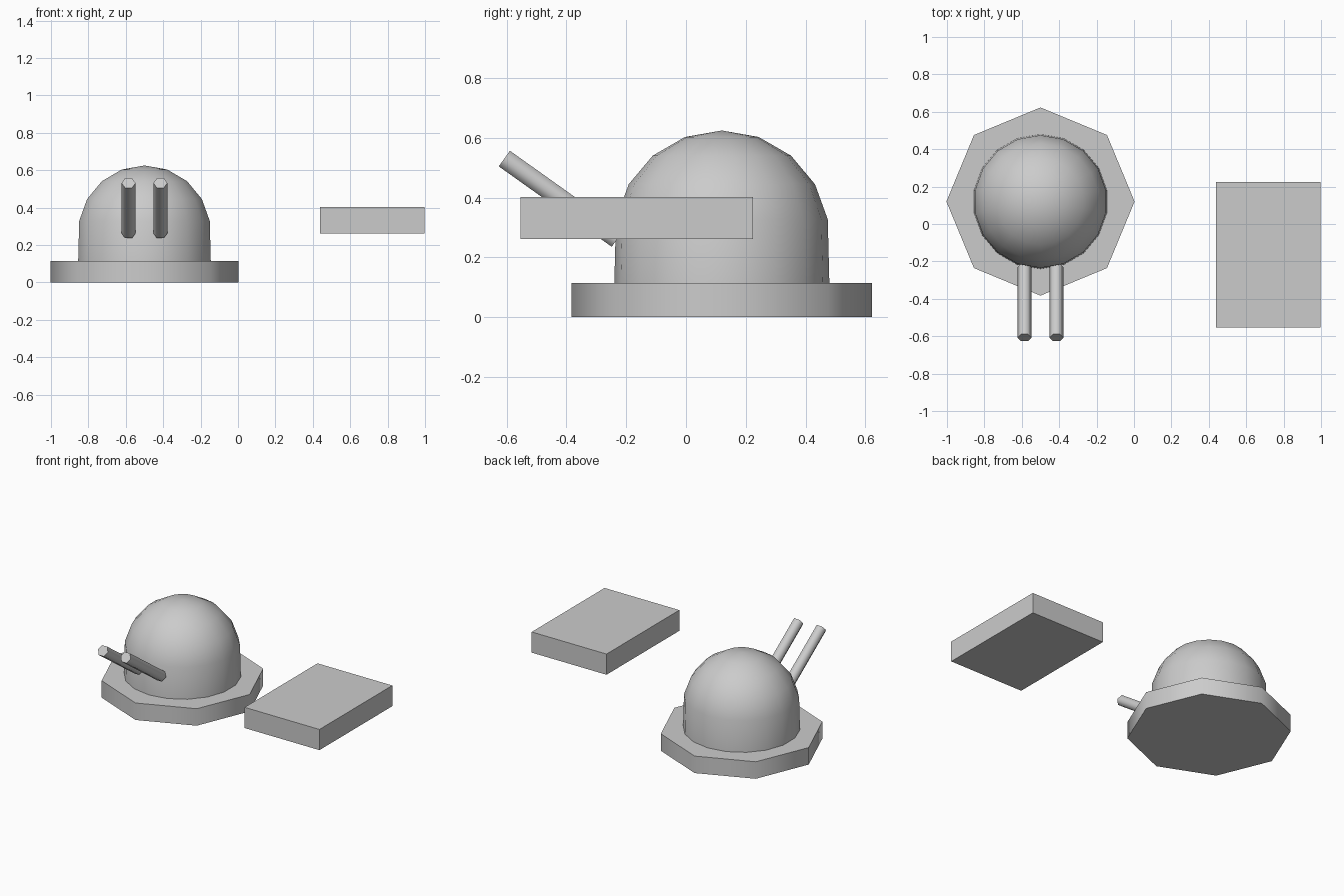
import bpy, bmesh, math
from mathutils import Vector, Matrix

if "Cube" in bpy.data.objects:
    bpy.data.objects.remove(bpy.data.objects["Cube"])

CX, CY = -0.5, 0.12


def add_object(name, bm, smooth=None):
    bmesh.ops.recalc_face_normals(bm, faces=bm.faces)
    mesh = bpy.data.meshes.new(name)
    bm.to_mesh(mesh)
    bm.free()
    ob = bpy.data.objects.new(name, mesh)
    bpy.context.collection.objects.link(ob)
    if smooth:
        bpy.ops.object.select_all(action='DESELECT')
        ob.select_set(True)
        bpy.context.view_layer.objects.active = ob
        bpy.ops.object.shade_smooth_by_angle(angle=math.radians(smooth))
    return ob


def prism(name, start, end, radius, sides, smooth=None):
    start, end = Vector(start), Vector(end)
    z = (end - start).normalized()
    x = Vector((1, 0, 0))
    y = z.cross(x)
    rot = Matrix((x, y, z)).transposed().to_4x4()
    bm = bmesh.new()
    rings = []
    for p in (start, end):
        rings.append([bm.verts.new(p + rot @ Vector((
            radius * math.cos(2 * math.pi * i / sides),
            radius * math.sin(2 * math.pi * i / sides), 0)))
            for i in range(sides)])
    for i in range(sides):
        j = (i + 1) % sides
        bm.faces.new((rings[0][i], rings[0][j], rings[1][j], rings[1][i]))
    for ring in rings:
        bm.faces.new(ring)
    return add_object(name, bm, smooth)


# Octagonal base plate
prism("base_plate", (CX, CY, 0), (CX, CY, 0.115), 0.503, 8, 46)

# Dome: straight skirt below, 20 degree rings above
R, CZ, SEG = 0.36, 0.265, 18
bm = bmesh.new()
profile = [(R, 0.11)] + [(R * math.sin(math.radians(a)), CZ + R * math.cos(math.radians(a)))
                         for a in (80, 60, 40, 20)]
rings = [[bm.verts.new((CX + r * math.sin(2 * math.pi * i / SEG),
                        CY + r * math.cos(2 * math.pi * i / SEG), z))
          for i in range(SEG)] for r, z in profile]
top = bm.verts.new((CX, CY, CZ + R))
for i in range(SEG):
    j = (i + 1) % SEG
    for a, b in zip(rings, rings[1:]):
        bm.faces.new((a[i], a[j], b[j], b[i]))
    bm.faces.new((rings[-1][i], rings[-1][j], top))
bm.faces.new(rings[0])
add_object("dome", bm, 40)

# Pair of raised barrels
for side, x in (("left", CX - 0.085), ("right", CX + 0.085)):
    prism(side + "_barrel", (x, -0.23, 0.262), (x, -0.608, 0.531), 0.037, 6, 61)

# Separate floating block
bm = bmesh.new()
bmesh.ops.create_cube(bm, size=1)
bmesh.ops.scale(bm, vec=(0.56, 0.779, 0.14), verts=bm.verts)
bmesh.ops.translate(bm, vec=(0.718, -0.165, 0.332), verts=bm.verts)
add_object("block", bm)
